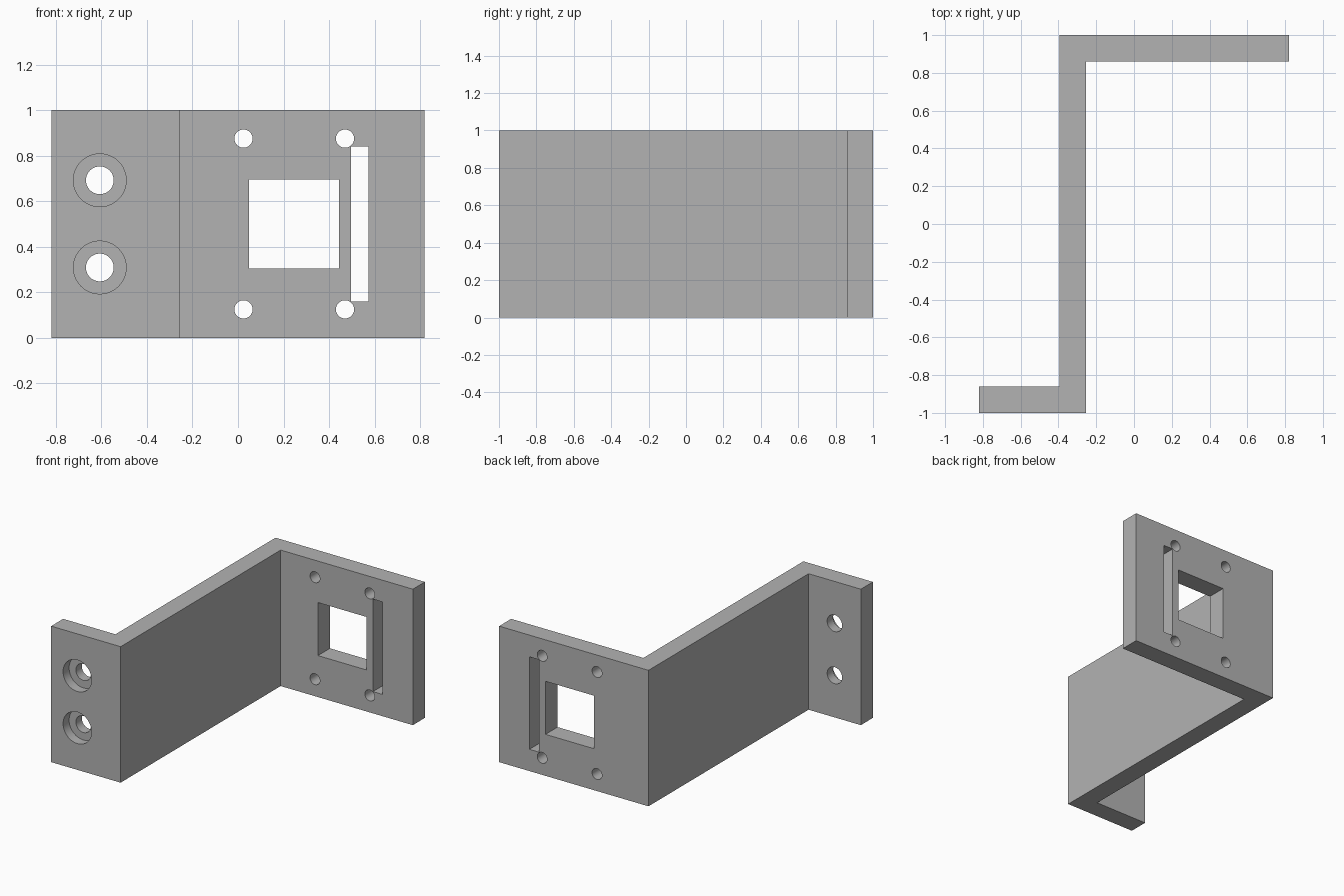
import bpy
import bmesh
import math

cube = bpy.data.objects.get("Cube")
if cube:
    bpy.data.objects.remove(cube, do_unlink=True)

HEIGHT = 1.0
LEFT, RIGHT = -0.82, 0.82          # ends of the two flanges
WEB_L, WEB_R = -0.395, -0.255      # sides of the long web
FRONT, BACK, THICK = -1.0, 1.0, 0.14

# Plain grey material
grey = bpy.data.materials.new("grey")
grey.use_nodes = True
grey.diffuse_color = (0.45, 0.45, 0.45, 1)
grey.node_tree.nodes["Principled BSDF"].inputs["Base Color"].default_value = grey.diffuse_color

# Z-shaped bracket, extruded from its plan outline
outline = [
    (LEFT, FRONT), (WEB_R, FRONT), (WEB_R, BACK - THICK), (RIGHT, BACK - THICK),
    (RIGHT, BACK), (WEB_L, BACK), (WEB_L, FRONT + THICK), (LEFT, FRONT + THICK),
]
bm = bmesh.new()
base = bm.faces.new([bm.verts.new((x, y, 0)) for x, y in outline])
top = bmesh.ops.extrude_face_region(bm, geom=[base])["geom"]
bmesh.ops.translate(bm, vec=(0, 0, HEIGHT),
                    verts=[v for v in top if isinstance(v, bmesh.types.BMVert)])
bmesh.ops.recalc_face_normals(bm, faces=bm.faces)
mesh = bpy.data.meshes.new("bracket")
bm.to_mesh(mesh)
bm.free()
mesh.materials.append(grey)
bracket = bpy.data.objects.new("bracket", mesh)
bpy.context.collection.objects.link(bracket)


def cut(cutter):
    """Subtract the cutter from the bracket, then discard it."""
    cutter.hide_render = True
    cutter.data.materials.append(grey)
    bpy.context.view_layer.objects.active = bracket
    mod = bracket.modifiers.new("cut", "BOOLEAN")
    mod.operation = "DIFFERENCE"
    mod.solver = "EXACT"
    mod.object = cutter
    bpy.ops.object.modifier_apply(modifier=mod.name)
    bpy.data.objects.remove(cutter, do_unlink=True)


def cut_round(x, z, radius, y0, y1):
    bpy.ops.mesh.primitive_cylinder_add(
        vertices=48, radius=radius, depth=y1 - y0,
        location=(x, (y0 + y1) / 2, z), rotation=(math.pi / 2, 0, 0))
    cut(bpy.context.object)


def cut_box(x0, x1, z0, z1, y0, y1):
    bpy.ops.mesh.primitive_cube_add(
        size=1, location=((x0 + x1) / 2, (y0 + y1) / 2, (z0 + z1) / 2))
    box = bpy.context.object
    box.scale = (x1 - x0, y1 - y0, z1 - z0)
    cut(box)


# Counterbored mounting holes in the front flange
for z in (0.309, 0.692):
    cut_round(-0.607, z, 0.116, FRONT - 0.1, FRONT + THICK / 2)
    cut_round(-0.607, z, 0.061, FRONT - 0.1, FRONT + THICK + 0.1)

# Square window, slot and four screw holes in the back flange
y0, y1 = BACK - THICK - 0.1, BACK + 0.1
cut_box(0.048, 0.443, 0.305, 0.695, y0, y1)
cut_box(0.496, 0.574, 0.16, 0.84, y0, y1)
for x in (0.024, 0.47):
    for z in (0.125, 0.875):
        cut_round(x, z, 0.04, y0, y1)

# Smooth hole walls with crisp edges
bpy.ops.object.select_all(action="DESELECT")
bracket.select_set(True)
bpy.context.view_layer.objects.active = bracket
bpy.ops.object.shade_smooth_by_angle(angle=math.radians(30))
